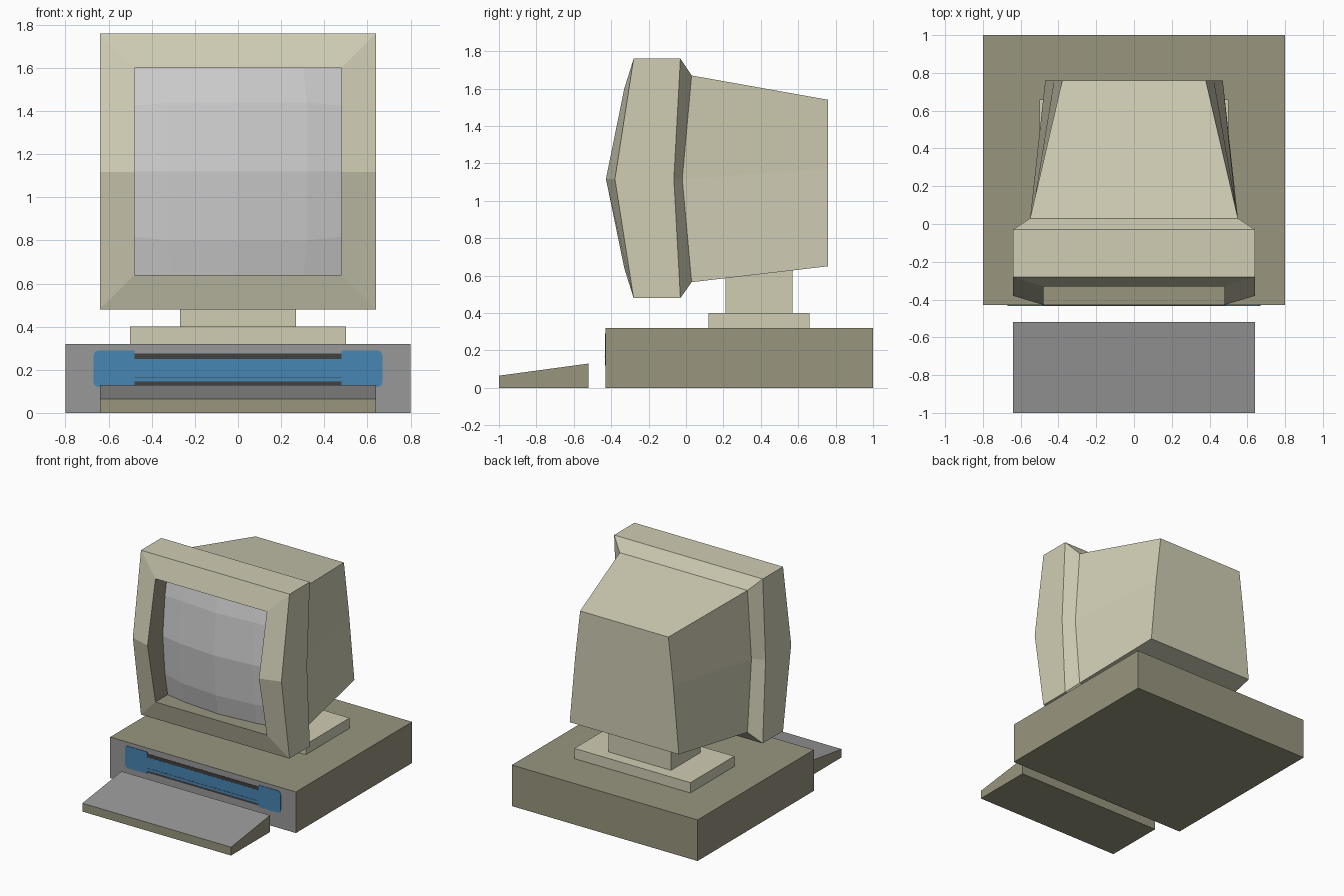
import bpy, bmesh, math

if "Cube" in bpy.data.objects:
    bpy.data.objects.remove(bpy.data.objects["Cube"])


def material(name, srgb):
    m = bpy.data.materials.new(name)
    lin = [((c / 255 + 0.055) / 1.055) ** 2.4 for c in srgb]
    m.diffuse_color = (*lin, 1)
    m.use_nodes = True
    m.node_tree.nodes["Principled BSDF"].inputs["Base Color"].default_value = m.diffuse_color
    return m


BEIGE = material("beige plastic", (208, 205, 180))
OLIVE = material("olive plastic", (152, 149, 126))
GREY = material("mid grey", (152, 152, 152))
GLASS = material("light grey glass", (207, 207, 207))
BLUE = material("blue panel", (70, 134, 178))
DARK = material("dark slot", (66, 65, 62))


def finish(name, bm, mats, rule=None, recalc=True):
    """Turn a bmesh into an object; rule(face) gives the material index."""
    if recalc:
        bmesh.ops.recalc_face_normals(bm, faces=bm.faces)
    bm.normal_update()
    for f in bm.faces:
        f.material_index = rule(f) if rule else 0
    me = bpy.data.meshes.new(name)
    bm.to_mesh(me)
    bm.free()
    for m in mats:
        me.materials.append(m)
    ob = bpy.data.objects.new(name, me)
    bpy.context.collection.objects.link(ob)
    return ob


def loft(name, rings, mats, rule=None):
    """Closed solid through rings that have equal point counts."""
    bm = bmesh.new()
    vs = [[bm.verts.new(p) for p in r] for r in rings]
    n = len(rings[0])
    for a, b in zip(vs, vs[1:]):
        for i in range(n):
            j = (i + 1) % n
            bm.faces.new((a[i], a[j], b[j], b[i]))
    bm.faces.new(vs[0])
    bm.faces.new(vs[-1])
    return finish(name, bm, mats, rule)


def box(name, hx, y0, y1, z0, z1, mats, rule=None):
    rings = [[(-hx, y0, z), (hx, y0, z), (hx, y1, z), (-hx, y1, z)] for z in (z0, z1)]
    return loft(name, rings, mats, rule)


def plate(name, outline, y0, y1, mat):
    """Thin front plate from an (x, z) outline."""
    return loft(name, [[(x, y, z) for x, z in outline] for y in (y0, y1)], [mat])


# Computer case with grey front
box("computer_case", 0.8, -0.43, 1.0, 0, 0.32, [OLIVE, GREY],
    lambda f: int(f.normal.y < -0.9))

# Blue front panel: wide rounded ends joined by a narrower bar
half = [(0.48, 0.145), (0.48, 0.12)]
for cx, cz, start in ((0.645, 0.145, -90), (0.645, 0.265, 0)):
    for k in range(4):
        a = math.radians(start + 30 * k)
        half.append((cx + 0.025 * math.cos(a), cz + 0.025 * math.sin(a)))
half += [(0.48, 0.29), (0.48, 0.25)]
plate("front_panel", half + [(-x, z) for x, z in reversed(half)], -0.434, -0.428, BLUE)

# Dark slots above and below the bar
for name, z0, z1 in (("upper_slot", 0.25, 0.275), ("lower_slot", 0.13, 0.145)):
    box(name, 0.48, -0.433, -0.428, z0, z1, [DARK])
# Thin seam on the bar
box("panel_seam", 0.48, -0.435, -0.43, 0.164, 0.167, [DARK])

# Wedge keyboard with grey top
profile = [(-1.0, 0), (-0.52, 0), (-0.52, 0.13), (-1.0, 0.065)]
loft("keyboard", [[(x, y, z) for y, z in profile] for x in (-0.64, 0.64)],
     [OLIVE, GREY], lambda f: int(f.normal.z > 0.5))

# Monitor stand
box("stand_plate", 0.5, 0.12, 0.66, 0.32, 0.40, [BEIGE])
box("stand_neck", 0.27, 0.21, 0.57, 0.40, 0.645, [BEIGE])


# Monitor housing: six-point rings from the screen recess round to the back
def ring(xt, xm, xb, y, ym, zb, zm, zt):
    right = [(xt, y, zt), (xm, ym, zm), (xb, y, zb)]
    return right + [(-a, b, c) for a, b, c in reversed(right)]


loft("monitor_housing", [
    ring(0.48, 0.48, 0.48, -0.15, -0.15, 0.64, 1.117, 1.60),    # recess floor
    ring(0.48, 0.48, 0.48, -0.33, -0.428, 0.64, 1.117, 1.60),   # opening lip
    ring(0.64, 0.64, 0.64, -0.28, -0.38, 0.48, 1.117, 1.76),    # bezel front
    ring(0.64, 0.64, 0.64, -0.03, -0.065, 0.48, 1.117, 1.76),   # bezel back
    ring(0.55, 0.55, 0.55, 0.03, -0.02, 0.565, 1.117, 1.67),    # chamfer
    ring(0.38, 0.423, 0.47, 0.76, 0.76, 0.65, 1.17, 1.54),      # rear
], [BEIGE, OLIVE],
    lambda f: int(all(abs(v.co.x) < 0.481 and v.co.y < 0 for v in f.verts)))

# Bulging screen glass
bm = bmesh.new()
steps = (-0.48, -0.32, 0, 0.32, 0.48)
grid = []
for dz in steps:
    row = []
    for x in steps:
        px = x * 0.95 if abs(dz) == 0.48 and abs(x) < 0.48 else x
        pz = dz * 0.95 if abs(x) == 0.48 and abs(dz) < 0.48 else dz
        y = -0.30 + 0.06 * (x / 0.48) ** 2 + 0.06 * (dz / 0.48) ** 2
        row.append(bm.verts.new((px, y, 1.12 + pz)))
    grid.append(row)
for i in range(4):
    for j in range(4):
        bm.faces.new((grid[i][j], grid[i][j + 1], grid[i + 1][j + 1], grid[i + 1][j]))
finish("screen_glass", bm, [GLASS], recalc=False)
